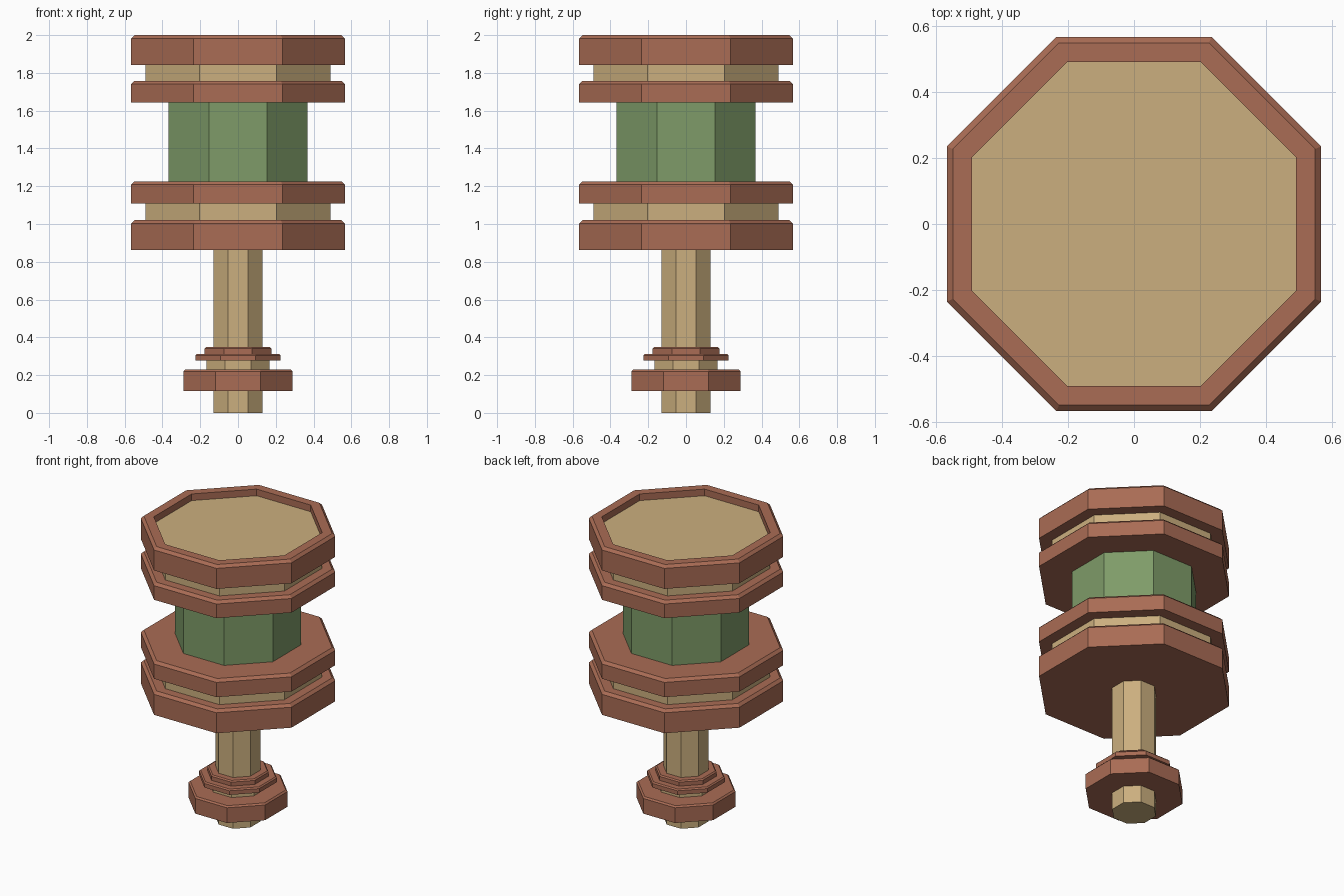
import bpy, bmesh
from math import cos, pi, sin

if "Cube" in bpy.data.objects:
    bpy.data.objects.remove(bpy.data.objects["Cube"])

SIDES = 8


def material(name, color):
    m = bpy.data.materials.new(name)
    m.diffuse_color = (*color, 1)
    m.use_nodes = True
    m.node_tree.nodes["Principled BSDF"].inputs["Base Color"].default_value = m.diffuse_color
    return m


WOOD = material("red_wood", (0.40, 0.15, 0.09))
PALE = material("pale_wood", (0.60, 0.43, 0.21))
GREEN = material("green_paint", (0.21, 0.33, 0.14))


def lathe(name, profile, mat, closed=False):
    """Sweep (apothem, z) points round z as an octagon with flats on the axes."""
    bm = bmesh.new()
    loops = []
    for a, z in profile:
        r = a / cos(pi / SIDES)
        loops.append([bm.verts.new((r * cos((i + 0.5) * 2 * pi / SIDES),
                                    r * sin((i + 0.5) * 2 * pi / SIDES), z))
                      for i in range(SIDES)])
    pairs = list(zip(loops, loops[1:]))
    if closed:
        pairs.append((loops[-1], loops[0]))
    else:
        bm.faces.new(loops[0][::-1])
        bm.faces.new(loops[-1])
    for lo, hi in pairs:
        for i in range(SIDES):
            j = (i + 1) % SIDES
            bm.faces.new((lo[i], lo[j], hi[j], hi[i]))
    bmesh.ops.recalc_face_normals(bm, faces=bm.faces)
    mesh = bpy.data.meshes.new(name)
    bm.to_mesh(mesh)
    bm.free()
    mesh.materials.append(mat)
    obj = bpy.data.objects.new(name, mesh)
    bpy.context.collection.objects.link(obj)


def prism(name, a, z0, z1, mat):
    lathe(name, [(a, z0), (a, z1)], mat)


def disc(name, a, z0, z1, c):
    """Wooden disc with a chamfered upper edge."""
    lathe(name, [(a, z0), (a, z1 - c), (a - c, z1)], WOOD)


# Handle and its stacked collars
prism("handle_shaft", 0.13, 0.0, 0.865, PALE)
disc("handle_collar_large", 0.288, 0.117, 0.23, 0.01)
prism("handle_collar_core", 0.167, 0.23, 0.277, PALE)
disc("handle_collar_middle", 0.226, 0.277, 0.313, 0.008)
disc("handle_collar_small", 0.178, 0.313, 0.348, 0.008)

# Lower head end: two discs with a pale band between
disc("lower_outer_disc", 0.566, 0.863, 1.02, 0.018)
prism("lower_band", 0.49, 1.02, 1.108, PALE)
disc("lower_inner_disc", 0.566, 1.108, 1.226, 0.018)

# Green core
prism("head_core", 0.368, 1.226, 1.644, GREEN)

# Upper head end: disc, pale drum, and a rim standing above the drum's face
disc("upper_inner_disc", 0.566, 1.644, 1.758, 0.018)
prism("upper_drum", 0.49, 1.758, 1.955, PALE)
lathe("top_rim", [(0.566, 1.843), (0.566, 1.982), (0.548, 2.0),
                  (0.49, 2.0), (0.49, 1.843)], WOOD, closed=True)
